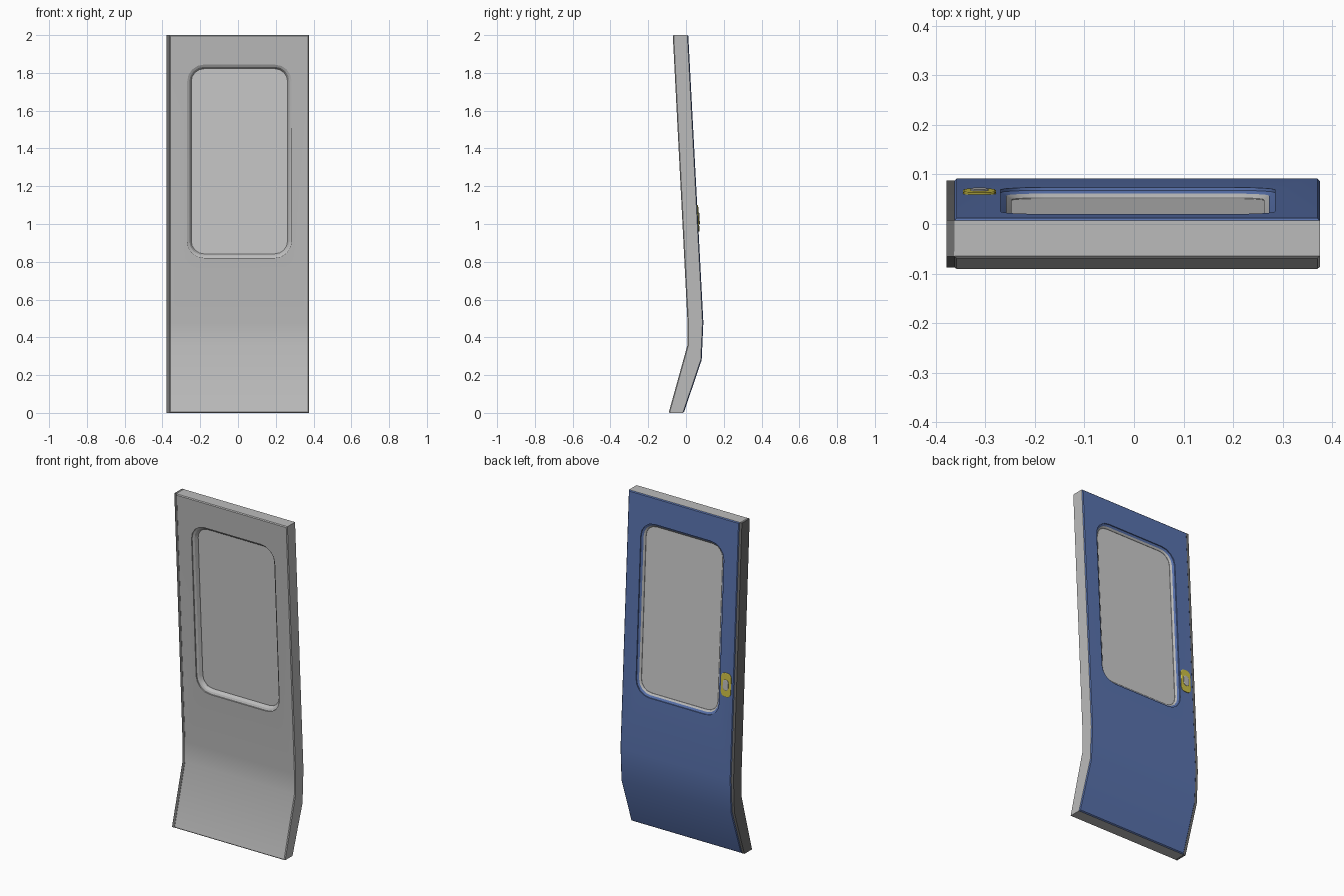
import bpy, bmesh, math

if "Cube" in bpy.data.objects:
    bpy.data.objects.remove(bpy.data.objects["Cube"])

# Matching points (y, z) of the outer and inner side of the bent door
OUTER = [(0.012, 2.0), (0.092, 0.48), (0.083, 0.28), (-0.012, 0.0)]
INNER = [(-0.07, 2.0), (0.008, 0.48), (0.008, 0.36), (-0.092, 0.0)]


def mat(name, color):
    m = bpy.data.materials.new(name)
    m.diffuse_color = (*color, 1)
    m.use_nodes = True
    m.node_tree.nodes["Principled BSDF"].inputs["Base Color"].default_value = m.diffuse_color
    return m


def outer_y(z):
    return 0.012 + 0.08 * (2 - z) / 1.52


def finish(name, bm, mats=()):
    bmesh.ops.recalc_face_normals(bm, faces=bm.faces)
    me = bpy.data.meshes.new(name)
    bm.to_mesh(me)
    bm.free()
    for m in mats:
        me.materials.append(m)
    ob = bpy.data.objects.new(name, me)
    bpy.context.collection.objects.link(ob)
    return ob


def slab(name, x0, x1, t0, t1, mats, bevel=0.0):
    """Bent slab; t0..t1 is the part of the door thickness it fills."""
    bm = bmesh.new()

    def side(x, t):
        return [bm.verts.new((x, i[0] + (o[0] - i[0]) * t, i[1] + (o[1] - i[1]) * t))
                for o, i in zip(OUTER, INNER)]
    a, b, c, d = side(x0, t0), side(x1, t0), side(x1, t1), side(x0, t1)
    rails = [a, b, c, d]
    for k in range(4):
        p, q = rails[k], rails[(k + 1) % 4]
        for i in range(len(p) - 1):
            bm.faces.new((p[i], q[i], q[i + 1], p[i + 1]))
    for i in (0, -1):
        bm.faces.new([r[i] for r in rails])
    bmesh.ops.recalc_face_normals(bm, faces=bm.faces)
    if bevel:
        rim = [e for e in bm.edges
               if sum(abs(f.normal.y) > 0.7 for f in e.link_faces) == 1]
        bmesh.ops.bevel(bm, geom=rim, offset=bevel, segments=1, affect='EDGES')
        bm.normal_update()
        for f in bm.faces:
            f.material_index = 1 if f.normal.y > 0.3 else 0
    return finish(name, bm, mats)


def loft(name, cx, cz, hw, hh, r, rings, mats=(), blue=(), seg=4):
    """Rounded rectangles (offset from outer face, growth) lofted along the tilt."""
    bm = bmesh.new()
    loops = []
    for off, g in rings:
        loop = []
        for k, (sx, sz) in enumerate([(1, 1), (-1, 1), (-1, -1), (1, -1)]):
            for s in range(seg + 1):
                a = math.pi / 2 * (k + s / seg)
                x = cx + sx * (hw - r) + (r + g) * math.cos(a)
                z = cz + sz * (hh - r) + (r + g) * math.sin(a)
                loop.append(bm.verts.new((x, outer_y(z) + off, z)))
        loops.append(loop)
    n = len(loops[0])
    for j in range(len(loops) - 1):
        for i in range(n):
            f = bm.faces.new((loops[j][i], loops[j][(i + 1) % n],
                              loops[j + 1][(i + 1) % n], loops[j + 1][i]))
            f.material_index = 1 if j in blue else 0
    bm.faces.new(loops[0])
    bm.faces.new(loops[-1])
    return finish(name, bm, mats)


grey = mat("grey_paint", (0.5, 0.5, 0.5))
blue = mat("blue_paint", (0.1, 0.17, 0.42))
yellow = mat("yellow_paint", (0.6, 0.52, 0.06))
rubber = mat("dark_rubber", (0.16, 0.16, 0.16))

# Door leaf: grey inside, blue outside
door = slab("door_leaf", -0.363, 0.375, 0, 1, (grey, blue), bevel=0.005)

# Window opening with stepped lips on both sides
WIN = (0.0075, 1.332, 0.255, 0.49, 0.068)
cutter = loft("window_cutter", *WIN,
              [(0.03, 0.022), (-0.006, 0.022), (-0.012, 0.01), (-0.02, 0.0),
               (-0.055, 0.0), (-0.07, 0.01), (-0.076, 0.022), (-0.11, 0.022)],
              (grey, blue), blue=(0, 1))
mod = door.modifiers.new("window", 'BOOLEAN')
mod.operation = 'DIFFERENCE'
mod.solver = 'EXACT'
mod.object = cutter
bpy.context.view_layer.objects.active = door
bpy.ops.object.modifier_apply(modifier=mod.name)
bpy.data.objects.remove(cutter)

# Glass pane
loft("window_glass", *WIN, [(-0.022, 0.008), (-0.05, 0.008)])

# Rubber seal on the closing edge
slab("edge_seal", -0.378, -0.362, 0.05, 0.95, (rubber,))

# Opening button with yellow surround
loft("button_surround", -0.312, 1.03, 0.033, 0.07, 0.025,
     [(-0.005, 0), (0.003, 0), (0.005, -0.003)], (yellow,))
loft("door_button", -0.312, 1.03, 0.018, 0.032, 0.0179,
     [(0.0, 0), (0.007, 0), (0.009, -0.004)], (grey,))

bpy.ops.object.select_all(action='DESELECT')
for ob in bpy.data.objects:
    ob.select_set(True)
bpy.ops.object.shade_smooth_by_angle(angle=math.radians(25))
